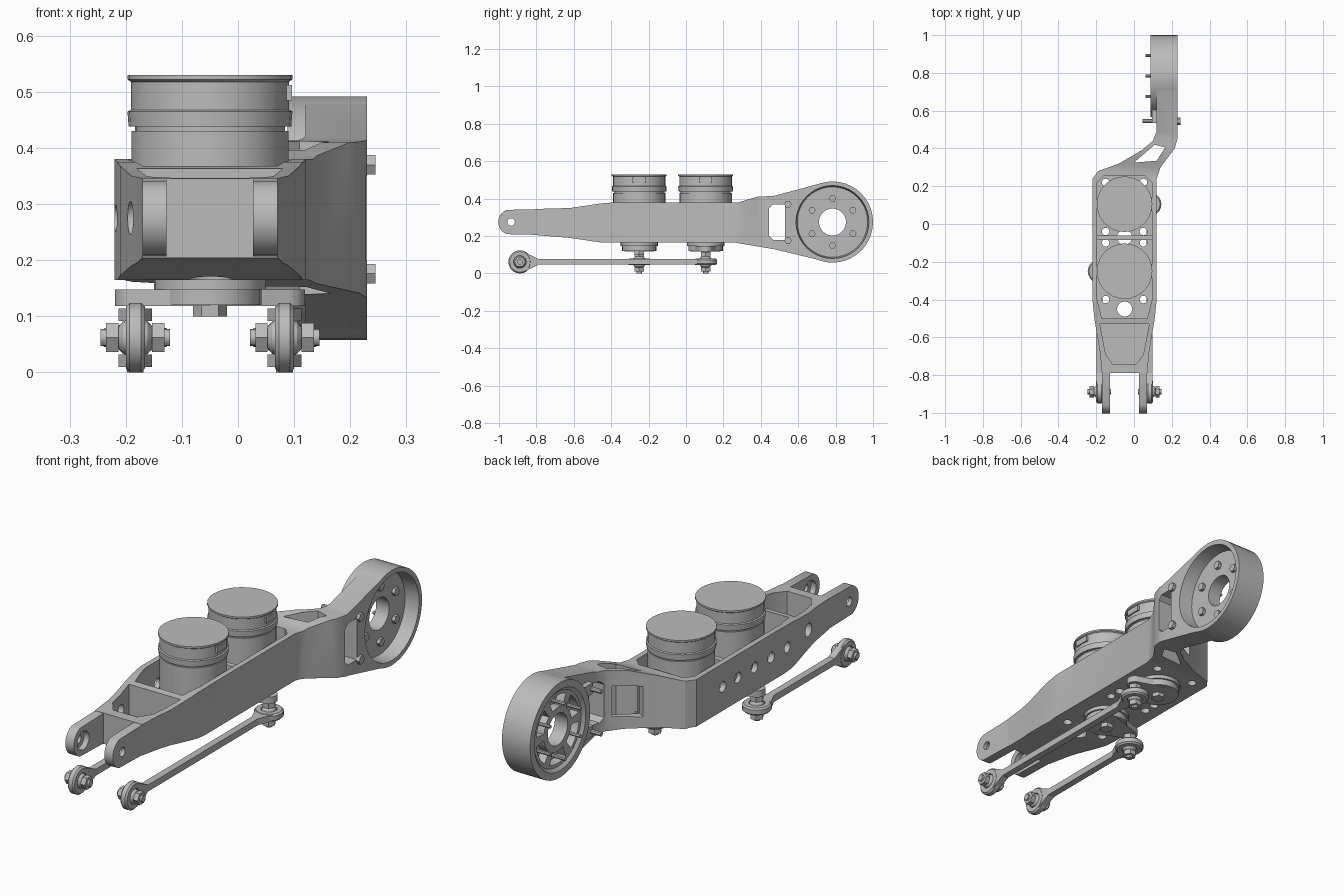
import bpy, bmesh, math
from mathutils import Vector

cube = bpy.data.objects.get("Cube")
if cube:
    bpy.data.objects.remove(cube, do_unlink=True)

metal = bpy.data.materials.new("grey metal")
metal.use_nodes = True
metal.diffuse_color = (0.5, 0.5, 0.5, 1)
metal.node_tree.nodes["Principled BSDF"].inputs["Base Color"].default_value = (0.5, 0.5, 0.5, 1)


def finish(name, bm):
    bmesh.ops.recalc_face_normals(bm, faces=bm.faces)
    mesh = bpy.data.meshes.new(name)
    bm.to_mesh(mesh)
    bm.free()
    mesh.materials.append(metal)
    obj = bpy.data.objects.new(name, mesh)
    bpy.context.collection.objects.link(obj)
    return obj


def place(axis, a, b, t):
    return Vector((t, a, b)) if axis == "x" else Vector((a, b, t))


def prism(name, points, axis, lo, hi):
    """Extrude a flat outline: (y, z) along x, or (x, y) along z."""
    bm = bmesh.new()
    ends = [[bm.verts.new(place(axis, a, b, t)) for a, b in points] for t in (lo, hi)]
    for end in ends:
        bm.faces.new(end)
    n = len(points)
    for i in range(n):
        j = (i + 1) % n
        bm.faces.new((ends[0][i], ends[0][j], ends[1][j], ends[1][i]))
    return finish(name, bm)


def arc(a, b, r, n=24, start=0, sweep=360):
    count = n if sweep == 360 else n + 1
    angles = [math.radians(start + sweep * i / n) for i in range(count)]
    return [(a + r * math.cos(t), b + r * math.sin(t)) for t in angles]


def disc(name, axis, a, b, r, lo, hi, n=24):
    return prism(name, arc(a, b, r, n), axis, lo, hi)


def rect(a0, a1, b0, b1):
    return [(a0, b0), (a1, b0), (a1, b1), (a0, b1)]


def lathe(name, axis, a, b, profile, n=24, closed=False):
    """Turn an (r, t) profile around an axis through (a, b)."""
    bm = bmesh.new()
    rings = [[bm.verts.new(place(axis, p, q, t)) for p, q in arc(a, b, r, n)] for r, t in profile]
    pairs = list(zip(rings, rings[1:] + rings[:1])) if closed else list(zip(rings, rings[1:]))
    for low, high in pairs:
        for i in range(n):
            j = (i + 1) % n
            bm.faces.new((low[i], low[j], high[j], high[i]))
    if not closed:
        bm.faces.new(rings[0])
        bm.faces.new(rings[-1])
    return finish(name, bm)


def boolean(obj, tool, operation="DIFFERENCE"):
    mod = obj.modifiers.new("cut", "BOOLEAN")
    mod.operation, mod.solver, mod.object = operation, "EXACT", tool
    graph = bpy.context.evaluated_depsgraph_get()
    mesh = bpy.data.meshes.new_from_object(obj.evaluated_get(graph))
    obj.modifiers.clear()
    obj.data = mesh
    bpy.data.objects.remove(tool, do_unlink=True)


MID = -0.05                      # centre line of the tray
MOTORS = [(-0.25, -1), (0.105, 1)]  # motor y, side of its crank
WY, WZ = 0.783, 0.275            # hub ring centre

# Arm body: side profile crossed with the plan outline
arm = prism("arm_body", [
    (-0.8, 0.205), (-0.62, 0.19), (-0.45, 0.165), (0.26, 0.165), (0.38, 0.145), (0.47, 0.13),
    (0.73, 0.068), (0.73, 0.484), (0.47, 0.415), (0.38, 0.41), (0.28, 0.38), (-0.38, 0.38),
    (-0.45, 0.375), (-0.62, 0.35), (-0.8, 0.345)], "x", -0.4, 0.4)
boolean(arm, prism("plan", [
    (-0.17, -0.79), (-0.18, -0.68), (-0.21, -0.5), (-0.22, -0.4), (-0.22, 0.24), (-0.19, 0.28),
    (-0.08, 0.32), (0.04, 0.39), (0.1, 0.44), (0.12, 0.49), (0.12, 0.74), (0.23, 0.74),
    (0.23, 0.45), (0.215, 0.4), (0.14, 0.3), (0.12, 0.24), (0.12, -0.4), (0.11, -0.5),
    (0.08, -0.68), (0.07, -0.79)], "z", -0.2, 0.8), "INTERSECT")

# Pockets, neck window, rear opening and slot
cuts = [
    prism("cut", [(-0.17, -0.5), (0.07, -0.5), (0.095, -0.4), (0.095, 0.22), (0.06, 0.255),
                  (-0.16, 0.255), (-0.195, 0.22), (-0.195, -0.4)], "z", 0.195, 0.6),
    prism("cut", [(-0.18, -0.53), (-0.15, -0.69), (-0.11, -0.745), (0.01, -0.745),
                  (0.05, -0.69), (0.08, -0.53)], "z", 0.225, 0.6),
    prism("cut", [(0.0, 0.325), (0.04, 0.36), (0.11, 0.42), (0.165, 0.405), (0.12, 0.335)],
          "z", 0.0, 0.6),
    prism("cut", [(-0.06, 0.37), (0.02, 0.32), (0.12, 0.39), (0.04, 0.45)], "z", 0.2, 0.34),
    prism("cut", [(0.445, 0.2), (0.465, 0.18), (0.53, 0.18), (0.53, 0.37), (0.465, 0.37),
                  (0.445, 0.35)], "x", 0.0, 0.4),
    disc("cut", "x", WY, WZ, 0.2, 0.0, 0.4, 40),
    disc("cut", "x", -0.61, 0.275, 0.03, -0.3, -0.12, 16),
]
cuts += [disc("cut", "x", y, 0.275, 0.024, -0.3, -0.15, 16) for y in (0.05, -0.06, -0.18, -0.3, -0.42)]
cuts += [disc("cut", "z", MID, y, 0.04, 0.1, 0.21, 16) for y in (-0.07, -0.45)]
cuts += [disc("cut", "z", x, y, 0.02, 0.1, 0.21, 12) for x in (-0.15, 0.05) for y in (-0.4, -0.1, -0.04, 0.22)]
for tool in cuts:
    boolean(arm, tool)
prism("tray_divider", rect(-0.2, 0.1, -0.085, -0.06), "z", 0.19, 0.33)

# Fork prongs with a bearing seat on the inner face
for side, label in ((-1, "right"), (1, "left")):
    outer, inner = MID + side * 0.12, MID + side * 0.077
    fork = prism("fork_" + label, arc(-0.935, 0.275, 0.069, 10, 110, 140) +
                 [(-0.74, 0.205), (-0.74, 0.345)], "x", min(outer, inner), max(outer, inner))
    boolean(fork, disc("cut", "x", -0.935, 0.275, 0.02, -0.4, 0.4, 16))
    seat = inner + side * 0.025
    back = inner - side * 0.05
    boolean(fork, disc("cut", "x", -0.935, 0.275, 0.042, min(seat, back), max(seat, back), 20))

# Hub ring: rim, web with pockets, open centre
lathe("hub_rim", "x", WY, WZ, [(0.17, 0.1), (0.185, 0.088), (0.217, 0.088), (0.217, 0.23),
                               (0.195, 0.23), (0.188, 0.165), (0.17, 0.165)], 40, True)
web = lathe("hub_web", "x", WY, WZ, [(0.072, 0.1), (0.18, 0.1), (0.18, 0.165), (0.072, 0.165)], 36, True)
for k in range(6):
    start = 60 * k + 8
    outline = arc(WY, WZ, 0.155, 6, start, 44) + arc(WY, WZ, 0.1, 6, start + 44, -44)
    boolean(web, prism("cut", outline, "x", 0.0, 0.14))
for k in range(6):
    y, z = arc(WY, WZ, 0.126, 6, 30)[k]
    disc("hub_bolt", "x", y, z, 0.019, 0.16, 0.18, 6)
    disc("hub_screw", "x", y, z, 0.008, 0.06, 0.145, 8)

# Clamp bolts in the neck flange
for z in (0.176, 0.37):
    disc("neck_bolt", "x", 0.545, z, 0.02, 0.22, 0.245, 6)
    disc("neck_screw", "x", 0.545, z, 0.01, 0.045, 0.23, 8)
    prism("neck_clamp", rect(0.535, 0.61, z - 0.025, z + 0.025), "x", 0.095, 0.125)


def rod_end(name, axis, a, b, c):
    """Eye ring, ball, stud and nuts centred at height c on the axis."""
    lathe(name + "_eye", axis, a, b, [(0.034, c - 0.017), (0.055, c - 0.017), (0.062, c - 0.01),
          (0.062, c + 0.01), (0.055, c + 0.017), (0.034, c + 0.017)], 20, True)
    lathe(name + "_ball", axis, a, b, [(0.016, c - 0.033), (0.029, c - 0.022), (0.036, c),
          (0.029, c + 0.022), (0.016, c + 0.033)], 16)
    disc(name + "_stud", axis, a, b, 0.015, c - 0.062, c + 0.062, 12)
    for s in (-1, 1):
        ends = sorted((c + s * 0.03, c + s * 0.052))
        disc(name + "_nut", axis, a, b, 0.03, ends[0], ends[1], 6)


for y, side in MOTORS:
    # Motor housing, turned profile with a seam
    lathe("motor", "z", MID, y, [(0.1, 0.148), (0.1, 0.19), (0.14, 0.19), (0.14, 0.43), (0.134, 0.43),
          (0.134, 0.438), (0.145, 0.438), (0.147, 0.465), (0.141, 0.468), (0.141, 0.518),
          (0.147, 0.522), (0.147, 0.53)], 28)
    prism("motor_connector", rect(MID + 0.12, MID + 0.146, y - 0.035, y + 0.035), "z", 0.485, 0.512)
    # Crank horn under the motor
    joint = MID + side * 0.133
    disc("crank_hub", "z", MID, y, 0.092, 0.12, 0.15)
    tip = arc(joint, y, 0.036, 8, -80 if side > 0 else 100, 160)
    prism("crank_arm", [(MID, y - side * 0.08)] + tip + [(MID, y + side * 0.08)], "z", 0.118, 0.148)
    disc("crank_screw", "z", MID, y, 0.03, 0.1, 0.125, 6)
    # Push rod with a ball joint at each end
    label = "rod_left" if side > 0 else "rod_right"
    rod_end(label + "_rear", "z", joint, y, 0.062)
    rod_end(label + "_front", "x", -0.888, 0.062, joint)
    prism(label, rect(joint - 0.016, joint + 0.016, -0.83, y - 0.05), "z", 0.047, 0.077)
    prism(label + "_front_neck", [(-0.86, 0.012), (-0.79, 0.046), (-0.79, 0.078), (-0.86, 0.112),
                                  (-0.845, 0.062)], "x", joint - 0.016, joint + 0.016)
    prism(label + "_rear_neck", [(joint - 0.045, y - 0.035), (joint - 0.017, y - 0.1),
                                 (joint + 0.017, y - 0.1), (joint + 0.045, y - 0.035),
                                 (joint, y - 0.045)], "z", 0.047, 0.077)

# Smooth shading with sharp edges kept
bpy.ops.object.select_all(action="DESELECT")
for obj in bpy.context.collection.objects:
    if obj.type == "MESH" and obj.data.materials and obj.data.materials[0] == metal:
        obj.select_set(True)
        bpy.context.view_layer.objects.active = obj
bpy.ops.object.shade_smooth_by_angle(angle=math.radians(30))
